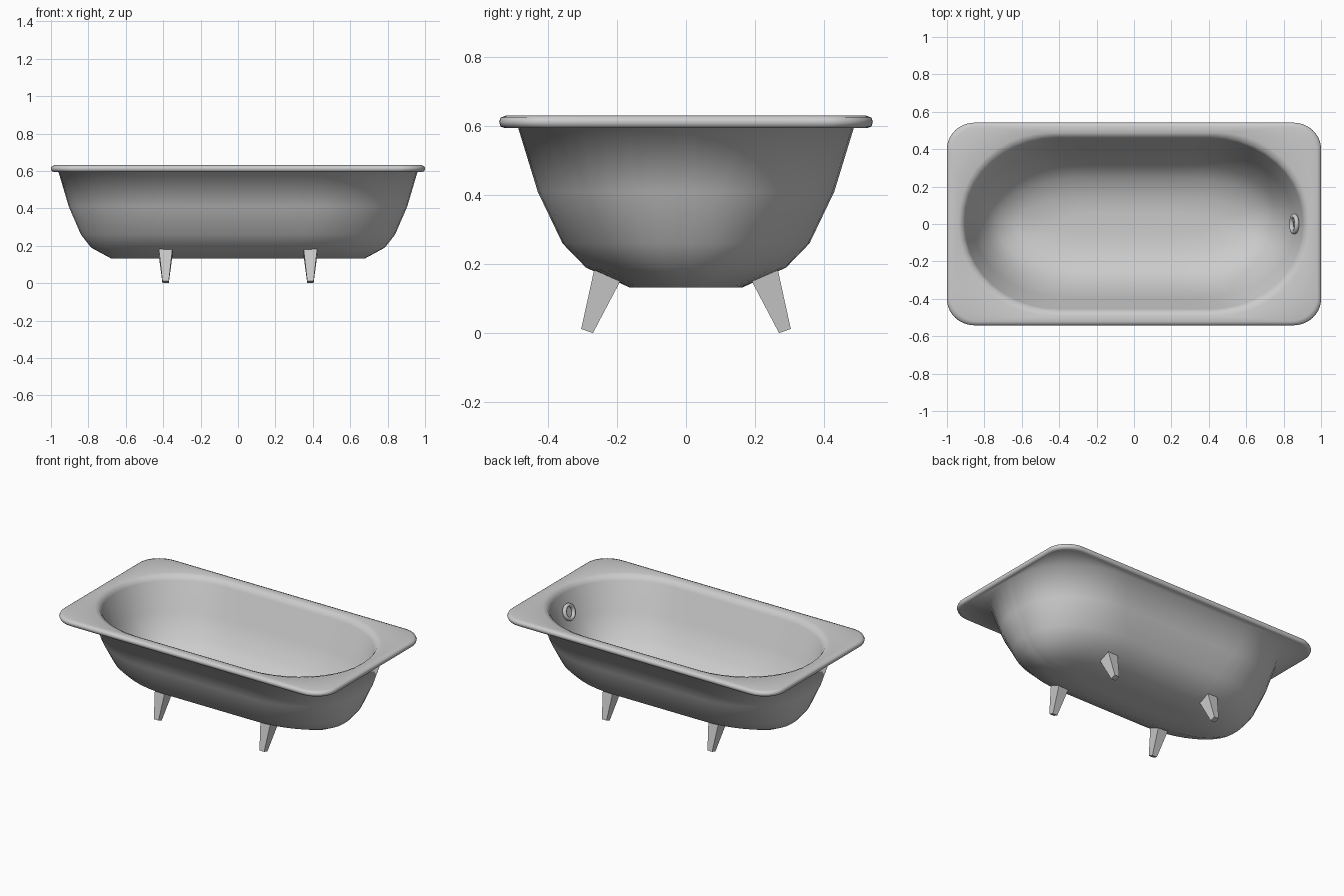
import bpy, bmesh, math
from mathutils import Vector

if "Cube" in bpy.data.objects:
    bpy.data.objects.remove(bpy.data.objects["Cube"])


def ring_points(a, b, rx, ry, z, straight=3, arc=10):
    """Rounded rectangle loop with elliptical corners; same point count for every loop."""
    quad = [(a, (b - ry) * i / straight) for i in range(straight)]
    for i in range(arc + 1):
        t = math.pi / 2 * i / arc
        quad.append((a - rx + rx * math.cos(t), b - ry + ry * math.sin(t)))
    quad += [((a - rx) * (1 - i / straight), b) for i in range(1, straight + 1)]
    half = quad[:-1] + [(-x, y) for x, y in reversed(quad)][:-1]
    return [Vector((x, y, z)) for x, y in half] + [Vector((-x, -y, z)) for x, y in half]


def finish(bm, name):
    bmesh.ops.recalc_face_normals(bm, faces=bm.faces)
    me = bpy.data.meshes.new(name)
    bm.to_mesh(me)
    bm.free()
    ob = bpy.data.objects.new(name, me)
    bpy.context.collection.objects.link(ob)
    return ob


def smooth(ob, deg):
    bpy.ops.object.select_all(action='DESELECT')
    ob.select_set(True)
    bpy.context.view_layer.objects.active = ob
    bpy.ops.object.shade_smooth_by_angle(angle=math.radians(deg))


# Tub: one continuous loft, outer floor -> wall -> rim -> basin -> inner floor
profile = [  # half length, half width, corner rx, corner ry, z
    (0.40, 0.06, 0.25, 0.055, 0.133),
    (0.68, 0.165, 0.42, 0.15, 0.133),
    (0.785, 0.29, 0.46, 0.265, 0.19),
    (0.84, 0.358, 0.48, 0.33, 0.26),
    (0.905, 0.43, 0.49, 0.40, 0.41),
    (0.96, 0.487, 0.49, 0.45, 0.596),
    (0.985, 0.526, 0.16, 0.14, 0.595),
    (0.996, 0.538, 0.15, 0.14, 0.599),
    (1.0, 0.542, 0.15, 0.14, 0.613),
    (0.996, 0.538, 0.15, 0.14, 0.625),
    (0.98, 0.522, 0.15, 0.14, 0.631),
    (0.935, 0.487, 0.48, 0.46, 0.629),
    (0.914, 0.468, 0.50, 0.45, 0.620),
    (0.902, 0.455, 0.50, 0.44, 0.595),
    (0.856, 0.392, 0.49, 0.375, 0.42),
    (0.788, 0.318, 0.48, 0.30, 0.28),
    (0.725, 0.248, 0.46, 0.23, 0.215),
    (0.63, 0.14, 0.40, 0.13, 0.172),
    (0.40, 0.06, 0.25, 0.055, 0.165),
]
bm = bmesh.new()
loops = [[bm.verts.new(p) for p in ring_points(*row)] for row in profile]
n = len(loops[0])
for lo, hi in zip(loops, loops[1:]):
    for i in range(n):
        bm.faces.new((lo[i], lo[(i + 1) % n], hi[(i + 1) % n], hi[i]))
bm.faces.new(loops[0][::-1])
bm.faces.new(loops[-1])
smooth(finish(bm, "tub"), 80)

# Feet: four tapered, splayed blocks
for sx in (-1, 1):
    for sy in (-1, 1):
        bm = bmesh.new()
        corners = [(0.265, 0.19, 0.037), (0.19, 0.152, 0.037),
                   (0.27, 0.0, 0.017), (0.304, 0.012, 0.017)]
        sides = [[bm.verts.new((sx * 0.387 + s * w, sy * y, z)) for y, z, w in corners]
                 for s in (-1, 1)]
        bm.faces.new(sides[0])
        bm.faces.new(sides[1][::-1])
        for i in range(4):
            j = (i + 1) % 4
            bm.faces.new((sides[0][i], sides[1][i], sides[1][j], sides[0][j]))
        finish(bm, "foot_%s_%s" % ("right" if sx > 0 else "left", "back" if sy > 0 else "front"))

# Overflow ring on the inner end wall
axis = Vector((-1, 0, 0.35))
bpy.ops.mesh.primitive_torus_add(
    location=(0.856, 0, 0.485), rotation=axis.to_track_quat('Z', 'Y').to_euler(),
    major_radius=0.043, minor_radius=0.013, major_segments=24, minor_segments=8)
ring = bpy.context.object
ring.name = "overflow_ring"
smooth(ring, 60)
